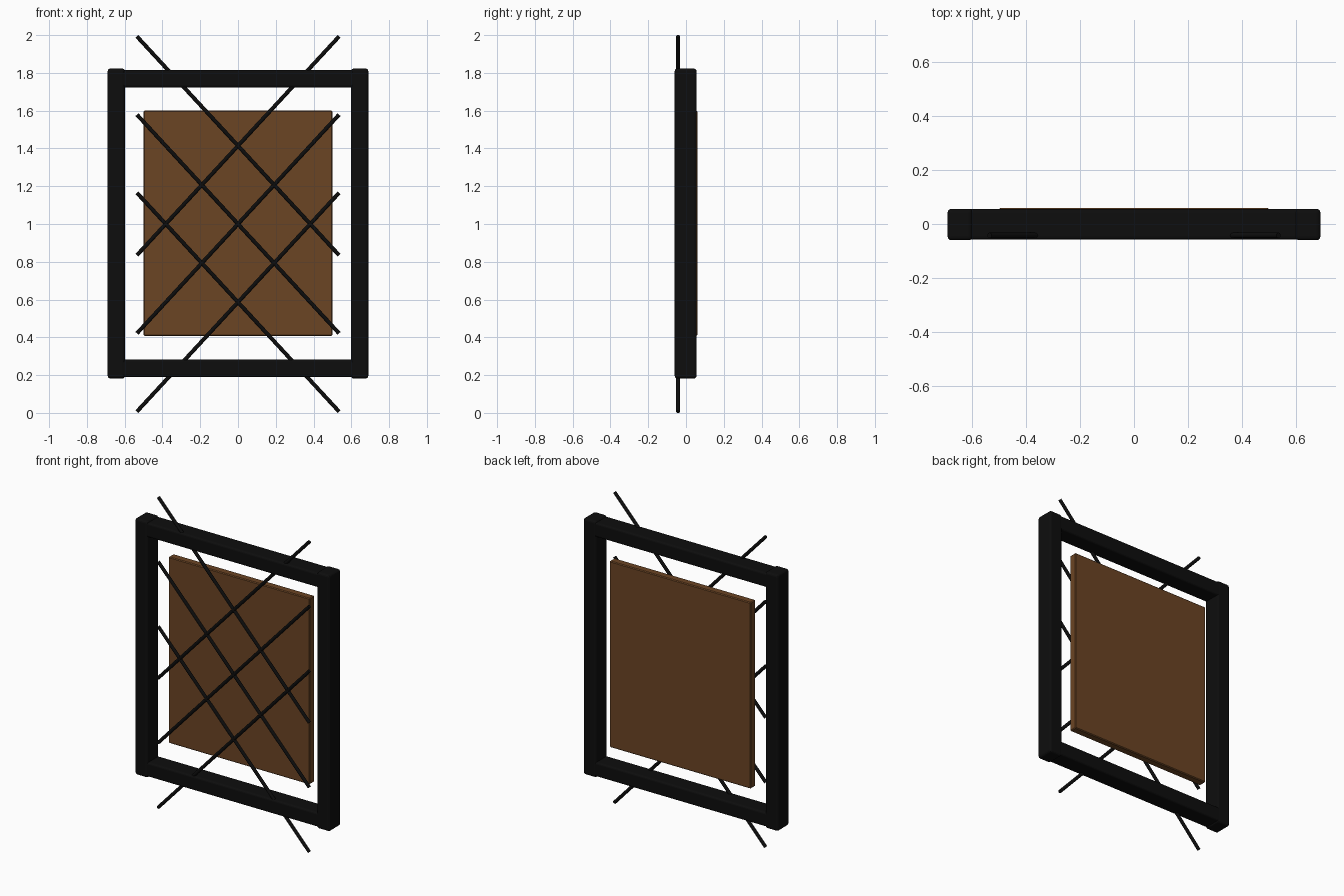
import bpy
import math

if "Cube" in bpy.data.objects:
    bpy.data.objects.remove(bpy.data.objects["Cube"])


def material(name, rgb):
    m = bpy.data.materials.new(name)
    m.diffuse_color = (*rgb, 1)
    m.use_nodes = True
    m.node_tree.nodes["Principled BSDF"].inputs["Base Color"].default_value = m.diffuse_color
    return m


black = material("black iron", (0.004, 0.004, 0.004))
brown = material("brown wood", (0.147, 0.058, 0.017))


def block(name, lo, hi, bevel, segments, mat):
    """Box between two corners, with rounded edges."""
    bpy.ops.mesh.primitive_cube_add(size=1, location=[(a + b) / 2 for a, b in zip(lo, hi)])
    o = bpy.context.object
    o.name = name
    o.scale = [b - a for a, b in zip(lo, hi)]
    bpy.ops.object.transform_apply(location=False, rotation=False, scale=True)
    mod = o.modifiers.new("bevel", "BEVEL")
    mod.width = bevel
    mod.segments = segments
    o.data.materials.append(mat)


# frame posts
for side, x in (("left", -0.644), ("right", 0.644)):
    block(side + "_post", (x - 0.046, -0.06, 0.182), (x + 0.046, 0.056, 1.823), 0.014, 3, black)

# frame rails
for side, z in (("bottom", 0.236), ("top", 1.769)):
    block(side + "_rail", (-0.65, -0.058, z - 0.046), (0.65, 0.055, z + 0.046), 0.012, 3, black)

# back panel
block("back_panel", (-0.5, 0.01, 0.408), (0.5, 0.06, 1.6), 0.005, 1, brown)

# diagonal lattice bars, three each way
dx, dz = 0.535, 0.579
for s in (-1, 1):
    for i, z in enumerate((0.586, 1.0, 1.414)):
        bpy.ops.mesh.primitive_cylinder_add(
            vertices=12, radius=0.0105, depth=2 * math.hypot(dx, dz),
            location=(0, -0.042, z), rotation=(0, s * math.atan2(dx, dz), 0))
        o = bpy.context.object
        o.name = "lattice_bar_%s_%d" % ("rising" if s > 0 else "falling", i + 1)
        bpy.ops.object.shade_smooth_by_angle()
        o.data.materials.append(black)
